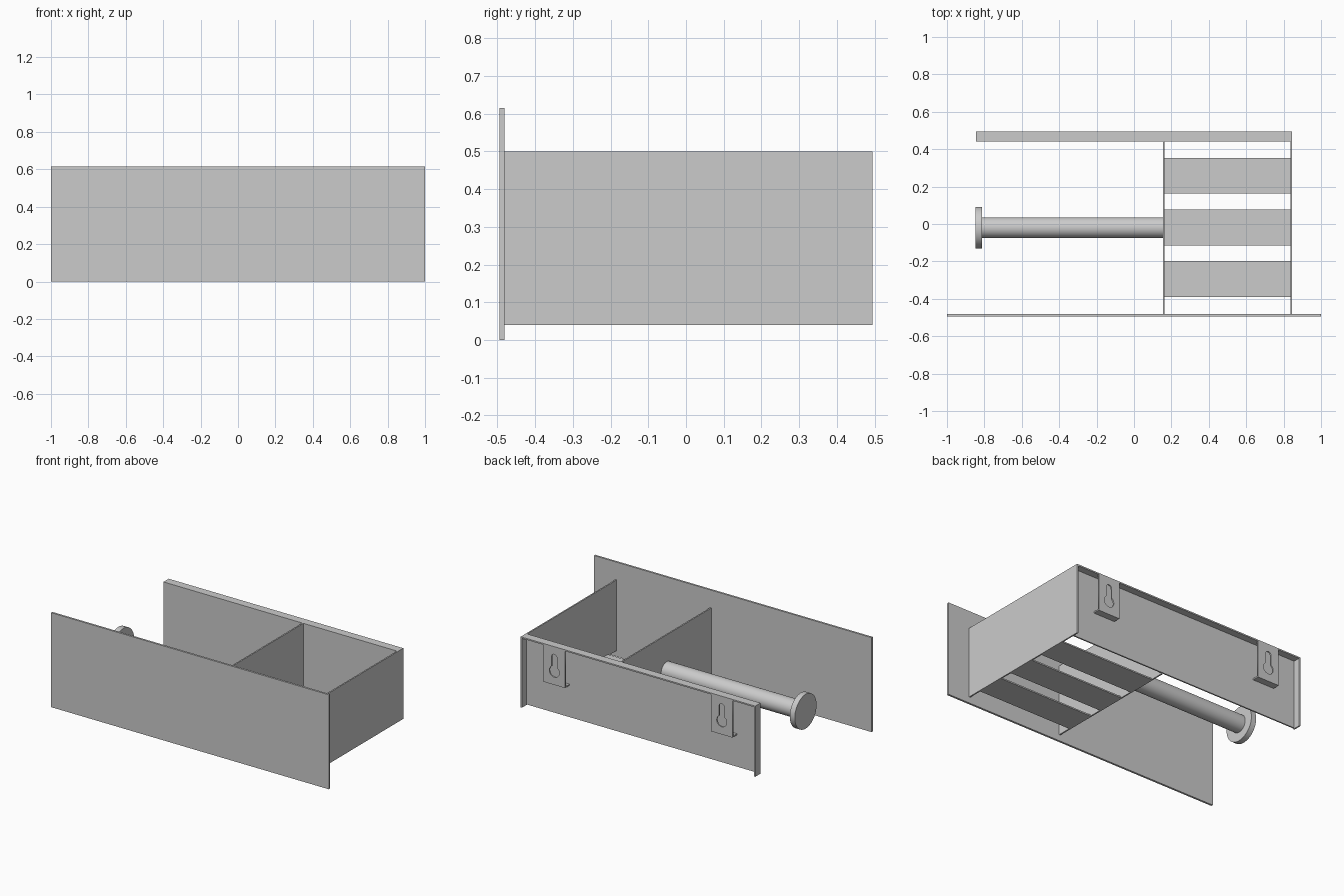
import bpy, math
from mathutils import Matrix

if "Cube" in bpy.data.objects:
    bpy.data.objects.remove(bpy.data.objects["Cube"])

T = 0.009            # sheet thickness
Z0, Z1 = 0.04, 0.5   # height range of the box part
BACK = 0.494         # rearmost y


def box(name, x, y, z):
    """Box from (min, max) ranges on each axis."""
    bpy.ops.mesh.primitive_cube_add(size=1)
    ob = bpy.context.object
    ob.name = name
    size = [r[1] - r[0] for r in (x, y, z)]
    mid = [(r[1] + r[0]) / 2 for r in (x, y, z)]
    ob.data.transform(Matrix.Translation(mid) @ Matrix.Diagonal((*size, 1)))
    return ob


def rod(name, radius, x0, x1, y=-0.02, z=0.27):
    """Smooth cylinder along x."""
    bpy.ops.mesh.primitive_cylinder_add(
        vertices=64, radius=radius, depth=x1 - x0,
        location=((x0 + x1) / 2, y, z), rotation=(0, math.pi / 2, 0))
    bpy.context.object.name = name
    bpy.ops.object.shade_smooth_by_angle(angle=math.radians(40))


def keyhole_plate(name, cx):
    """Upright plate with a keyhole opening, cut from a filled 2D curve."""
    w, low, high = 0.078, 0.26, Z1 - T
    outer = [(-w, low), (w, low), (w, high), (-w, high)]
    r, s, zc, zs = 0.036, 0.02, 0.337, 0.43
    a0 = math.acos(s / r)
    sweep = 2 * math.pi - (math.pi - 2 * a0)
    hole = []
    for i in range(25):    # large round opening, clockwise from slot edge
        a = a0 - sweep * i / 24
        hole.append((r * math.cos(a), zc + r * math.sin(a)))
    for i in range(13):    # rounded slot top
        a = math.pi * (1 - i / 12)
        hole.append((s * math.cos(a), zs + s * math.sin(a)))
    cu = bpy.data.curves.new(name, 'CURVE')
    cu.dimensions = '2D'
    cu.fill_mode = 'BOTH'
    cu.extrude = T / 2
    for pts in (outer, hole):
        sp = cu.splines.new('POLY')
        sp.points.add(len(pts) - 1)
        for p, (u, v) in zip(sp.points, pts):
            p.co = (u, v, 0, 1)
        sp.use_cyclic_u = True
    ob = bpy.data.objects.new(name, cu)
    bpy.context.collection.objects.link(ob)
    ob.location = (cx, BACK - T / 2, 0)
    ob.rotation_euler = (math.pi / 2, 0, 0)
    bpy.ops.object.select_all(action='DESELECT')
    ob.select_set(True)
    bpy.context.view_layer.objects.active = ob
    bpy.ops.object.convert(target='MESH')


# Front panel
box("front_panel", (-1, 1), (-0.494, -0.481), (0, 0.615))

# Side plate and divider
box("side_plate", (0.845 - T, 0.845), (-0.481, BACK), (Z0, Z1))
box("divider", (0.154, 0.154 + T), (-0.481, 0.44), (Z0, Z1))

# Folded back panel
box("back_panel", (-0.845 + T, 0.845 - T), (0.44, 0.44 + T), (0.045, Z1 - T))
box("back_top_flange", (-0.845, 0.845 - T), (0.44, BACK), (Z1 - T, Z1))
box("back_end_flange", (-0.845, -0.845 + T), (0.44, BACK), (Z0, Z1 - T))

# Floor slats
for i, yc in enumerate((-0.295, -0.018, 0.258)):
    box(f"floor_slat_{i + 1}", (0.154 + T, 0.845 - T),
        (yc - 0.096, yc + 0.096), (Z0, Z0 + T))

# Wall hangers with keyholes and bottom lips
for side, cx in (("left", -0.603), ("right", 0.603)):
    keyhole_plate(f"hanger_{side}", cx)
    box(f"hanger_lip_{side}", (cx - 0.078, cx + 0.078),
        (0.44 + T, BACK), (0.26 - T, 0.26))

# Roll holder
rod("roll_bar", 0.056, -0.815, 0.156)
rod("roll_end_disc", 0.112, -0.848, -0.812)
